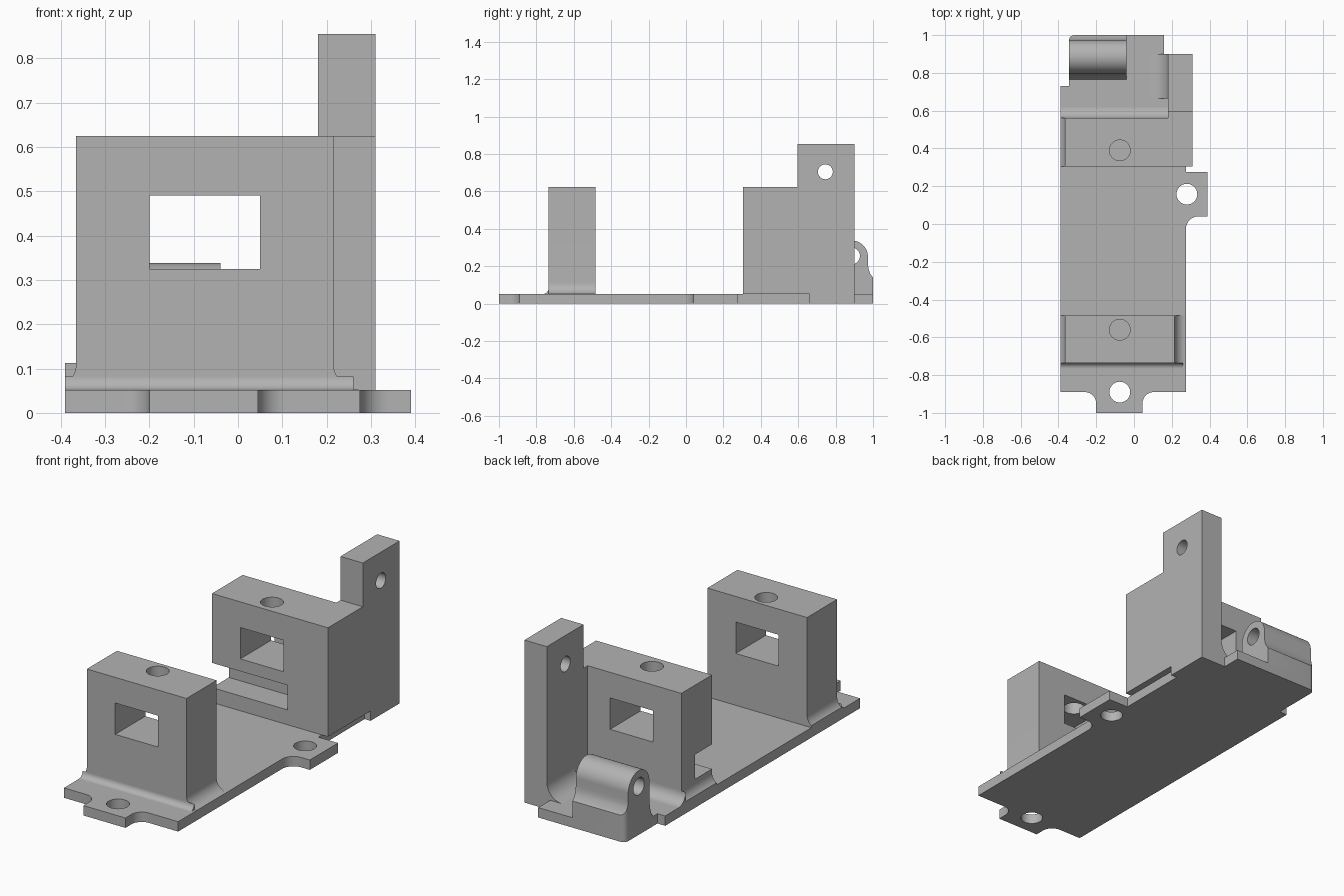
import bpy, bmesh
from math import cos, sin, radians
from mathutils import Vector

if "Cube" in bpy.data.objects:
    bpy.data.objects.remove(bpy.data.objects["Cube"], do_unlink=True)

grey = bpy.data.materials.new("plain_grey")
grey.use_nodes = True
grey.diffuse_color = (0.45, 0.45, 0.45, 1)
grey.node_tree.nodes["Principled BSDF"].inputs["Base Color"].default_value = grey.diffuse_color


def arc(cx, cy, r, start, end, n=12):
    angles = [radians(start + (end - start) * i / n) for i in range(n + 1)]
    return [(cx + r * cos(a), cy + r * sin(a)) for a in angles]


def rect(a0, b0, a1, b1):
    return [(a0, b0), (a1, b0), (a1, b1), (a0, b1)]


def circle(cx, cy, r):
    return arc(cx, cy, r, 0, 360, 32)[:-1]


def prism(name, outline, axis, lo, hi):
    """Extrude a 2D outline along the given axis."""
    place = {"x": lambda a, b, t: (t, a, b),
             "y": lambda a, b, t: (a, t, b),
             "z": lambda a, b, t: (a, b, t)}[axis]
    bm = bmesh.new()
    face = bm.faces.new([bm.verts.new(place(a, b, lo)) for a, b in outline])
    new = bmesh.ops.extrude_face_region(bm, geom=[face])["geom"]
    verts = [v for v in new if isinstance(v, bmesh.types.BMVert)]
    bmesh.ops.translate(bm, verts=verts, vec=Vector(place(0, 0, hi - lo)))
    bmesh.ops.recalc_face_normals(bm, faces=bm.faces)
    mesh = bpy.data.meshes.new(name)
    bm.to_mesh(mesh)
    bm.free()
    mesh.materials.append(grey)
    obj = bpy.data.objects.new(name, mesh)
    bpy.context.collection.objects.link(obj)
    return obj


def select(obj):
    bpy.ops.object.select_all(action="DESELECT")
    obj.select_set(True)
    bpy.context.view_layer.objects.active = obj


def combine(obj, cutter, operation="DIFFERENCE"):
    select(obj)
    mod = obj.modifiers.new("cut", "BOOLEAN")
    mod.operation, mod.solver, mod.object = operation, "EXACT", cutter
    bpy.ops.object.modifier_apply(modifier=mod.name)
    bpy.data.objects.remove(cutter, do_unlink=True)


TOP, HIGH = 0.052, 0.625      # plate top and block top
LEFT, EDGE = -0.365, -0.39    # block side and plate edge
R = 0.06                      # fillet radius

# Base plate with two screw tabs and a narrower rear end
plate_outline = (
    [(-0.2, -1), (0.045, -1)] + arc(0.105, -0.95, R, 180, 90)
    + [(0.275, -0.89)] + arc(0.34, -0.025, 0.065, 180, 90)
    + [(0.39, 0.04), (0.39, 0.275), (0.275, 0.275), (0.275, 0.66), (0.31, 0.66),
       (0.31, 0.9), (0.16, 0.9), (0.16, 1)]
    + arc(-0.315, 0.97, 0.03, 90, 180, 6)
    + [(-0.345, 0.73), (EDGE, 0.73), (EDGE, -0.89)] + arc(-0.26, -0.95, R, 90, 0))
plate = prism("base_plate", plate_outline, "z", 0, TOP)
for x, y in ((-0.075, -0.89), (0.28, 0.158)):
    combine(plate, prism("cutter", circle(x, y, 0.055), "z", -0.1, 0.2))

# Upright blocks: left side flares out to the plate edge
flare = [(x, z) for x, z in arc(LEFT - R, TOP + R, R, 270, 360, 24) if x > EDGE]
flare = [(EDGE, TOP), (EDGE, 0.063)] + flare
front = prism("front_block", flare + [(LEFT, HIGH), (0.215, HIGH)]
              + arc(0.215 + R, TOP + R, R, 180, 270), "y", -0.735, -0.485)
rear = prism("rear_block", flare + [(LEFT, HIGH), (0.18, HIGH), (0.18, TOP)],
             "y", 0.305, 0.56)

# Slot in the lower front of the rear block
combine(rear, prism("cutter", rect(-0.5, 0.13, 0.075, 0.26), "y", 0.2, 0.445))

# Window through each block, with a screw hole down into it
for block, y in ((front, -0.56), (rear, 0.39)):
    combine(block, prism("cutter", rect(-0.2, 0.325, 0.05, 0.49), "y", y - 0.4, y + 0.4))
    combine(block, prism("cutter", circle(-0.075, y, 0.055), "z", 0.4, 0.8))

# Side post with a cross hole
post = prism("side_post", [(0.305, TOP), (0.9, TOP), (0.9, 0.855), (0.595, 0.855),
                           (0.595, HIGH), (0.305, HIGH)], "x", 0.18, 0.31)
combine(post, prism("cutter", circle(0.745, 0.705, 0.04), "x", 0, 0.5))

# Fillets where the uprights meet the plate
f = 0.03
prism("front_fillet", [(-0.735, TOP)] + arc(-0.735 - f, TOP + f, f, 270, 360),
      "x", EDGE, 0.26)
prism("rear_fillet", [(0.56, TOP)] + arc(0.56 + R, TOP + R, R, 180, 270),
      "x", EDGE, 0.18)
prism("post_fillet", [(0.18, TOP)] + arc(0.09, TOP + 0.09, 0.09, 270, 360),
      "y", 0.665, 0.9)

# Hinge barrel on a flared foot, its outer rear corner rounded
hinge = prism("hinge_barrel",
              [(0.765, TOP), (1, TOP), (1, 0.14), (0.985, 0.16), (0.976, 0.185), (0.973, 0.21)]
              + arc(0.885, 0.25, 0.088, 0, 180, 24)
              + [(0.797, 0.14), (0.79, 0.1), (0.78, 0.07)], "x", -0.345, -0.04)
rounded = [(-0.345, 0.7), (0.1, 0.7), (0.1, 1)] + arc(-0.315, 0.97, 0.03, 90, 180, 6)
combine(hinge, prism("cutter", rounded, "z", 0, 0.5), "INTERSECT")
combine(hinge, prism("cutter", circle(0.885, 0.255, 0.045), "x", -0.6, 0.3))

for obj in [o for o in bpy.data.objects if o.type == "MESH"]:
    select(obj)
    bpy.ops.object.shade_smooth_by_angle(angle=radians(30))
